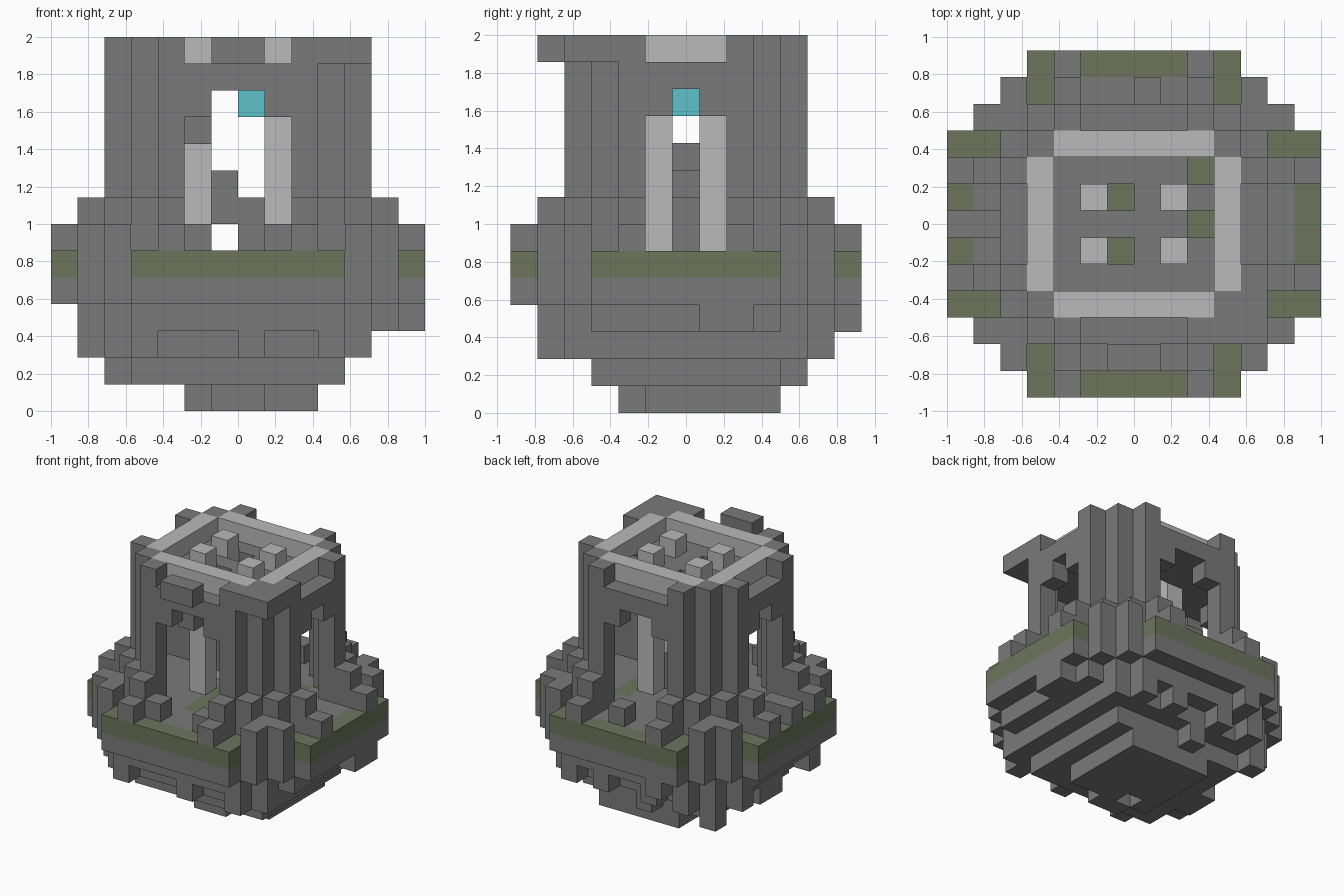
import bpy
import bmesh
from mathutils import Vector

cube = bpy.data.objects.get("Cube")
if cube:
    bpy.data.objects.remove(cube, do_unlink=True)

NX, NY, NZ = 14, 13, 14
UNIT = 2 / NX


def material(name, rgb):
    mat = bpy.data.materials.new(name)
    mat.use_nodes = True
    mat.diffuse_color = (*rgb, 1)
    mat.node_tree.nodes["Principled BSDF"].inputs["Base Color"].default_value = (*rgb, 1)
    return mat


stone = material("dark stone", (0.195, 0.195, 0.195))
pale = material("pale stone", (0.49, 0.49, 0.49))
moss = material("moss green", (0.153, 0.178, 0.107))
glow = material("crystal cyan", (0.112, 0.54, 0.59))

parts = {}   # part name -> (material, set of cells)
taken = {}   # cell -> part name


def put(name, mat, cells):
    """Give cells to a part; a later part replaces an earlier one."""
    group = parts.setdefault(name, (mat, set()))[1]
    for c in cells:
        if c in taken:
            parts[taken[c]][1].discard(c)
        taken[c] = name
        group.add(c)


def box(i0, i1, j0, j1, k0, k1):
    return [(i, j, k) for i in range(i0, i1 + 1) for j in range(j0, j1 + 1)
            for k in range(k0, k1 + 1)]


def dist(i, j):
    return abs(i - 6.5), abs(j - 6)


def octagon(dx, dy, total, k0, k1):
    """Stack of layers with stepped, cut corners."""
    out = []
    for i, j, k in box(0, NX - 1, 0, NY - 1, k0, k1):
        a, b = dist(i, j)
        if a <= dx and b <= dy and a + b <= total:
            out.append((i, j, k))
    return out


def mirrored(cells):
    return {(x, y, k) for i, j, k in cells for x in (i, NX - 1 - i) for y in (j, NY - 1 - j)}


# Island rock: stepped layers that shrink downwards, with a pit in the lowest
put("island_rock", stone, octagon(6.5, 6, 9.5, 4, 5))
put("island_rock", stone, octagon(5.5, 5, 8.5, 3, 3))
put("island_rock", stone, octagon(4.5, 4, 7.5, 2, 2))
put("island_rock", stone, octagon(3.5, 3, 6.5, 1, 1))
lowest = set(box(5, 9, 5, 9, 0, 0) + box(6, 7, 4, 4, 0, 0)) - {(6, 5, 0)}
put("island_rock", stone, lowest)

# Ragged rocks hanging under the island
put("hanging_rocks", stone, mirrored([(3, 1, 2), (2, 2, 2)]))
for block in [(2, 2, 10, 10, 1, 3), (13, 13, 7, 8, 3, 3), (1, 1, 3, 3, 2, 3),
              (1, 1, 9, 9, 2, 3), (7, 7, 1, 1, 2, 3), (8, 8, 11, 11, 2, 3),
              (5, 5, 11, 11, 2, 3), (4, 4, 12, 12, 3, 3), (6, 6, 10, 10, 1, 2),
              (2, 2, 5, 6, 1, 2)]:
    put("hanging_rocks", stone, box(*block))

# Mossy rim and patches on the floor
rim = []
for i, j, k in octagon(6.5, 6, 9.5, 5, 5):
    a, b = dist(i, j)
    if b == 6 or a == 6.5 or (a, b) in ((3.5, 5), (5.5, 3)):
        rim.append((i, j, k))
put("moss_rim", moss, rim)
put("moss_patches", moss, box(6, 6, 3, 7, 5, 5) + box(9, 9, 6, 8, 5, 5))

# Stepped buttresses around the four corner towers
for i, j, k in octagon(6.5, 6, 9.5, 6, 7):
    a, b = dist(i, j)
    on_moss = (a, b) in ((3.5, 5), (3.5, 6), (5.5, 3), (6.5, 3))
    if a >= 2.5 and b >= 2 and a + b >= 6.5 and not on_moss and (k == 6 or a + b <= 7.5):
        put("buttresses", stone, [(i, j, k)])

# Thin corner towers and the arched walls between them
walls = []
for i, j, k in octagon(4.5, 4, 6.5, 8, 12):
    a, b = dist(i, j)
    corner = a >= 2.5 and b >= 2 and a + b == 6.5
    lintel = (a == 4.5 or b == 4) and (k == 12 or (k == 11 and a >= 1 and b >= 1))
    if corner or lintel:
        walls.append((i, j, k))
put("tower_walls", stone, walls)

# Roof slab with holes
holes = {(6, 7, 12), (6, 5, 12), (9, 8, 12), (9, 6, 12)}
put("roof_slab", stone, set(octagon(3.5, 3, 5.5, 12, 12)) - holes)

# Pale parapet ring with dark battlements at the corners
put("parapet_ring", pale, mirrored(box(4, 6, 3, 3, 13, 13) + box(3, 3, 4, 6, 13, 13)))
put("battlements", stone, mirrored([(4, 2, 13), (3, 3, 13), (2, 4, 13)]))
put("battlements", stone, box(6, 7, 1, 1, 13, 13))
put("battlements", stone, box(10, 11, 2, 3, 13, 13) + box(9, 10, 2, 2, 13, 13))

# Inner posts with their caps, and the hanging crystal
put("inner_posts", pale, mirrored(box(5, 5, 5, 5, 6, 13)))
put("crystal", glow, [(7, 6, 11)])

# Broken steps rising between the posts
for block in [(7, 7, 6, 6, 6, 7), (6, 6, 6, 6, 7, 8), (5, 5, 6, 6, 8, 9), (5, 5, 4, 4, 10, 10)]:
    put("inner_steps", stone, box(*block))

# Loose rubble on the floor
for block in [(5, 5, 1, 1, 6, 6), (8, 8, 1, 1, 6, 6), (0, 1, 6, 6, 6, 6), (7, 7, 11, 11, 6, 6)]:
    put("rubble", stone, box(*block))

# Outer faces of each part
CORNERS = ((-1, -1), (1, -1), (1, 1), (-1, 1))


def build(name, mat, cells):
    bm = bmesh.new()
    for cell in sorted(cells):
        centre = Vector(((cell[0] + 0.5 - NX / 2), (cell[1] + 0.5 - NY / 2), cell[2] + 0.5))
        for axis in range(3):
            for side in (-1, 1):
                near = list(cell)
                near[axis] += side
                if tuple(near) in taken:
                    continue
                verts = []
                for u, v in CORNERS[::side]:
                    p = Vector()
                    p[axis], p[(axis + 1) % 3], p[(axis + 2) % 3] = side, u, v
                    verts.append(bm.verts.new((centre + p / 2) * UNIT))
                bm.faces.new(verts)
    bmesh.ops.remove_doubles(bm, verts=bm.verts, dist=0.001)
    mesh = bpy.data.meshes.new(name)
    bm.to_mesh(mesh)
    bm.free()
    mesh.materials.append(mat)
    bpy.context.scene.collection.objects.link(bpy.data.objects.new(name, mesh))


for part, (mat, cells) in parts.items():
    build(part, mat, cells)
